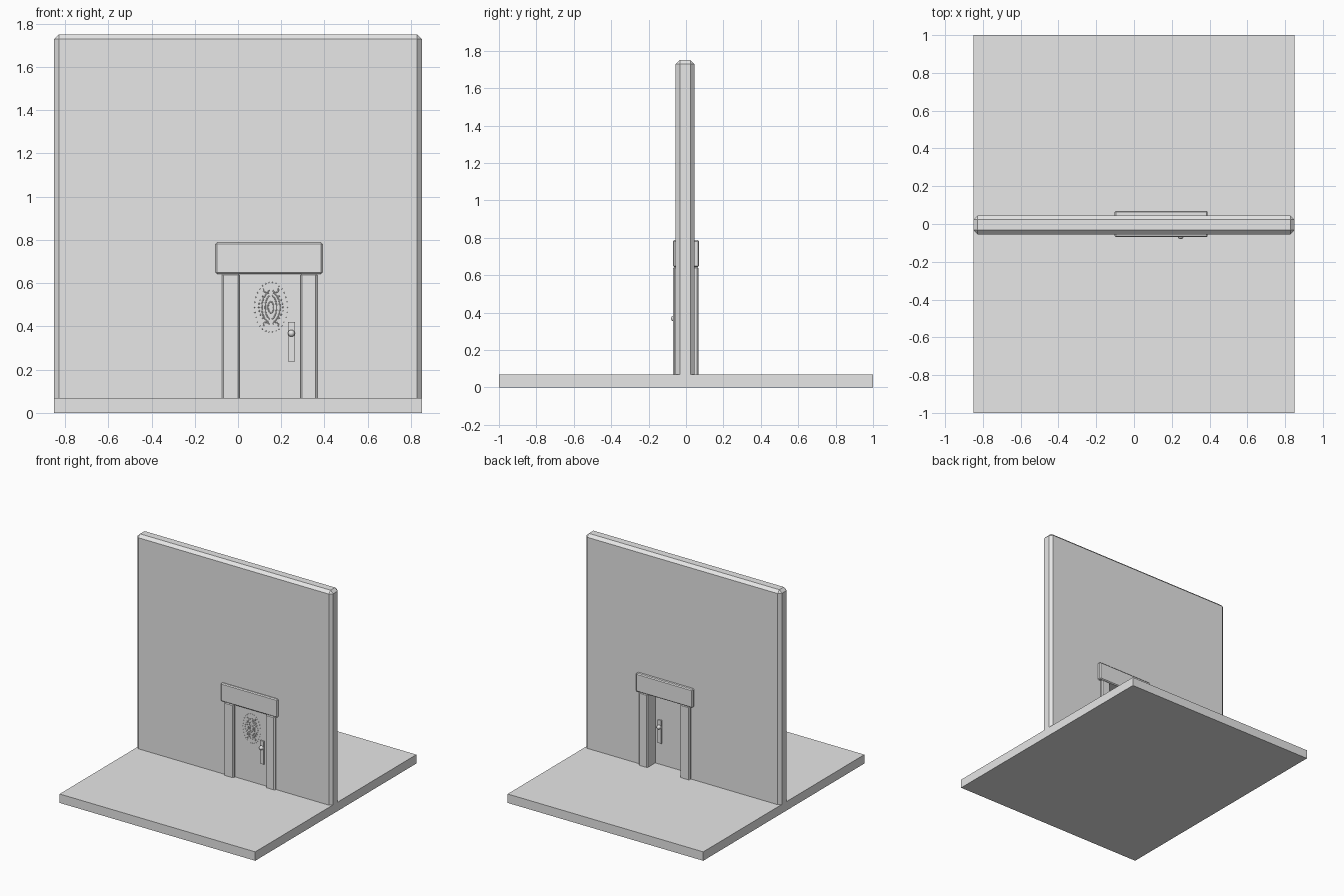
import bpy, bmesh, math
from mathutils import Matrix

old = bpy.data.objects.get("Cube")
if old:
    bpy.data.objects.remove(old, do_unlink=True)

GREY = (0.8, 0.8, 0.8, 1)
stone = bpy.data.materials.new("plain grey")
stone.use_nodes = True
stone.diffuse_color = GREY
stone.node_tree.nodes["Principled BSDF"].inputs["Base Color"].default_value = GREY


def finish(name, bm):
    mesh = bpy.data.meshes.new(name)
    bm.to_mesh(mesh)
    bm.free()
    mesh.materials.append(stone)
    ob = bpy.data.objects.new(name, mesh)
    bpy.context.collection.objects.link(ob)
    return ob


def box(name, lo, hi, chamfer=0, keep_bottom=True):
    """Box between two corners; chamfers all edges, or all but the bottom ones."""
    bm = bmesh.new()
    bmesh.ops.create_cube(bm, size=1)
    for v in bm.verts:
        v.co = [a + (c + 0.5) * (b - a) for a, b, c in zip(lo, hi, v.co)]
    if chamfer:
        edges = [e for e in bm.edges
                 if not keep_bottom or max(v.co.z for v in e.verts) > lo[2] + 1e-4]
        bmesh.ops.bevel(bm, geom=edges, offset=chamfer, segments=1,
                        affect='EDGES', profile=0.5)
    return finish(name, bm)


def activate(ob):
    bpy.ops.object.select_all(action='DESELECT')
    ob.select_set(True)
    bpy.context.view_layer.objects.active = ob


BASE_TOP = 0.07
DOOR_FRONT, DOOR_BACK = -0.048, -0.032

# Ground slab and wall with a doorway through it
box("ground_slab", (-0.85, -1, 0), (0.85, 1, BASE_TOP))
wall = box("wall", (-0.85, -0.055, BASE_TOP), (0.85, 0.045, 1.75), 0.022)
cutter = box("doorway_cutter", (-0.03, -0.2, 0), (0.32, 0.2, 0.68))
cutter.hide_render = True
cut = wall.modifiers.new("doorway", 'BOOLEAN')
cut.object = cutter
cut.solver = 'EXACT'
activate(wall)
bpy.ops.object.modifier_apply(modifier=cut.name)
bpy.data.objects.remove(cutter, do_unlink=True)

# Door frame running through the wall
for name, x0, x1 in (("left_jamb", 0.289, 0.367), ("right_jamb", -0.075, 0.007)):
    box(name, (x0, -0.069, BASE_TOP), (x1, 0.067, 0.645), 0.008)
box("lintel", (-0.103, -0.07, 0.643), (0.39, 0.07, 0.787), 0.007, keep_bottom=False)

# Door leaf
box("door", (0, DOOR_FRONT, BASE_TOP), (0.295, DOOR_BACK, 0.65))

# Handle plate and knob on each face of the door
for side, face, out in (("front", DOOR_FRONT, -1), ("back", DOOR_BACK, 1)):
    ys = sorted((face, face + out * 0.008))
    box(side + "_handle_plate", (0.232, ys[0], 0.238), (0.263, ys[1], 0.42))
    bm = bmesh.new()
    bmesh.ops.create_uvsphere(bm, u_segments=16, v_segments=10, radius=0.016,
                              matrix=Matrix.Translation((0.247, face + out * 0.016, 0.368)))
    knob = finish(side + "_knob", bm)
    activate(knob)
    bpy.ops.object.shade_smooth_by_angle()

# Carved oval emblem on the door front
CX, CZ = 0.152, 0.488
bm = bmesh.new()
DOTS = 30
for i in range(DOTS):
    a = math.tau * i / DOTS
    spot = Matrix.Translation((CX + 0.076 * math.cos(a), DOOR_FRONT, CZ + 0.115 * math.sin(a)))
    bmesh.ops.create_icosphere(bm, subdivisions=1, radius=0.003, matrix=spot)
for s in (-1, 1):
    for k in range(-3, 4):
        spot = Matrix.Translation((CX + s * (0.056 - 0.002 * k * k), DOOR_FRONT, CZ + 0.017 * k))
        bmesh.ops.create_icosphere(bm, subdivisions=1, radius=0.004, matrix=spot)
finish("emblem_beads", bm)


def arc(cx, cz, rx, rz, start, end, steps=16):
    angles = [math.radians(start + (end - start) * i / steps) for i in range(steps + 1)]
    return [(cx + rx * math.cos(a), cz + rz * math.sin(a)) for a in angles]


strokes = [arc(0, 0, 0.013, 0.026, 0, 360)]
for s in (-1, 1):
    strokes.append([(s * x, z) for x, z in arc(0, 0, 0.042, 0.07, -75, 75)])
    strokes.append([(s * x, z) for x, z in arc(0, 0, 0.026, 0.055, -80, 80)])
    for t in (-1, 1):
        strokes.append([(s * x, t * z) for x, z in arc(0.022, 0.08, 0.013, 0.011, 180, 400)])

curve = bpy.data.curves.new("emblem_lines", 'CURVE')
curve.dimensions = '3D'
curve.bevel_depth = 0.003
curve.bevel_resolution = 1
curve.materials.append(stone)
for points in strokes:
    spline = curve.splines.new('POLY')
    spline.points.add(len(points) - 1)
    for p, (x, z) in zip(spline.points, points):
        p.co = (CX + x, DOOR_FRONT, CZ + z, 1)
emblem = bpy.data.objects.new("emblem_lines", curve)
bpy.context.collection.objects.link(emblem)
activate(emblem)
bpy.ops.object.convert(target='MESH')
